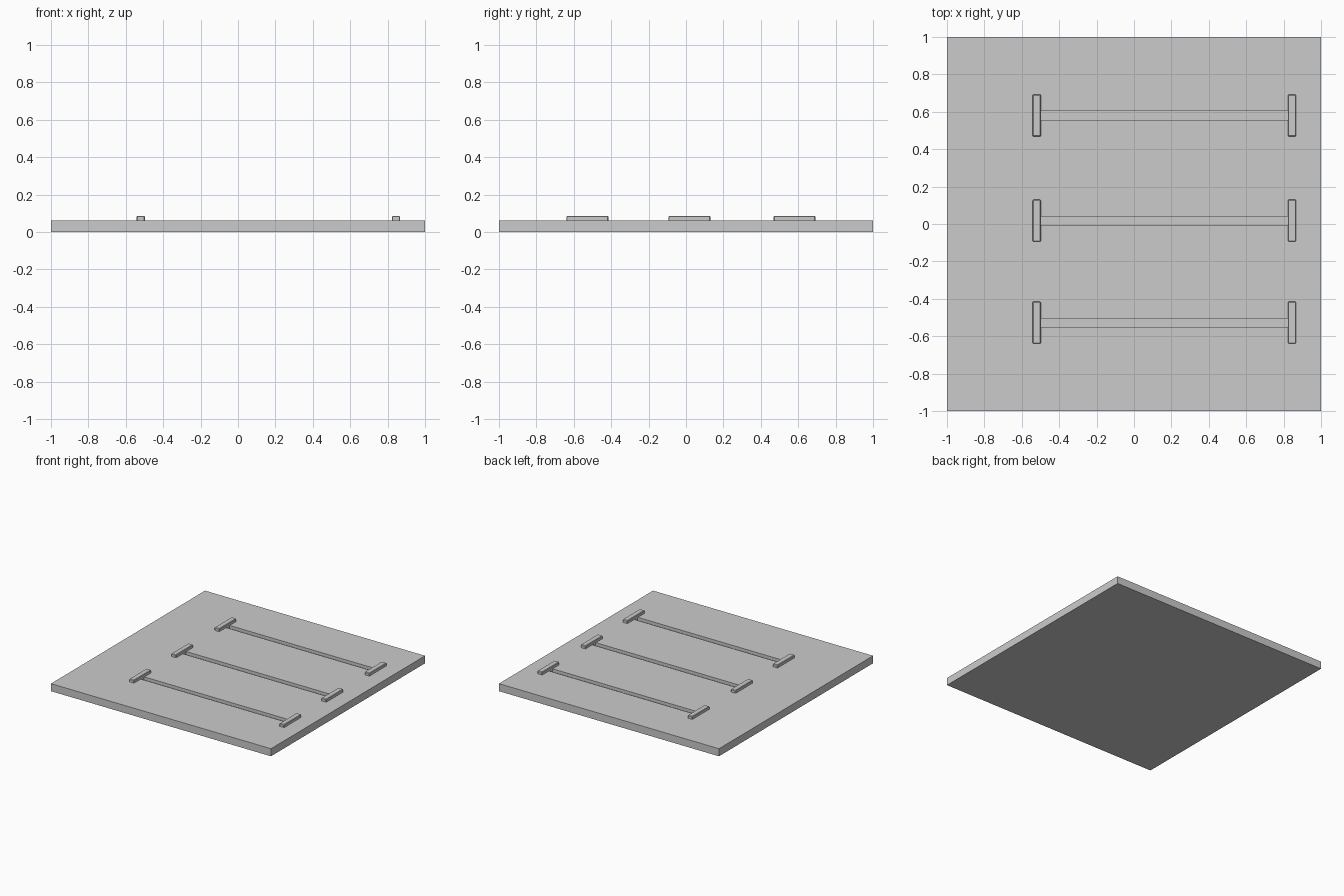
import bpy

if "Cube" in bpy.data.objects:
    bpy.data.objects.remove(bpy.data.objects["Cube"])

PLATE_TOP = 0.062
ROWS = (0.58, 0.018, -0.527)


def box(name, x0, x1, y0, y1, z0, z1):
    bpy.ops.mesh.primitive_cube_add(
        size=1, location=((x0 + x1) / 2, (y0 + y1) / 2, (z0 + z1) / 2))
    ob = bpy.context.object
    ob.name = name
    ob.scale = (x1 - x0, y1 - y0, z1 - z0)
    bpy.ops.object.transform_apply(location=False, rotation=False, scale=True)
    return ob


# Flat base plate
plate = box("base_plate", -1, 1, -1, 1, 0, PLATE_TOP)

for i, y in enumerate(ROWS, 1):
    # Shallow groove cut between the end stops
    cutter = box(f"groove_cutter_{i}", -0.5, 0.825, y - 0.023, y + 0.023, 0.037, 0.1)
    cut = plate.modifiers.new(f"groove_{i}", 'BOOLEAN')
    cut.operation = 'DIFFERENCE'
    cut.solver = 'EXACT'
    cut.object = cutter
    bpy.context.view_layer.objects.active = plate
    bpy.ops.object.modifier_apply(modifier=cut.name)
    bpy.data.objects.remove(cutter)

    # Raised stop at each end of the groove, with slightly softened edges
    for side, x in (("left", -0.52), ("right", 0.845)):
        stop = box(f"{side}_stop_{i}", x - 0.022, x + 0.022,
                   y - 0.112, y + 0.112, PLATE_TOP - 0.004, 0.086)
        bevel = stop.modifiers.new("soft_edges", 'BEVEL')
        bevel.width = 0.004
        bevel.segments = 1
